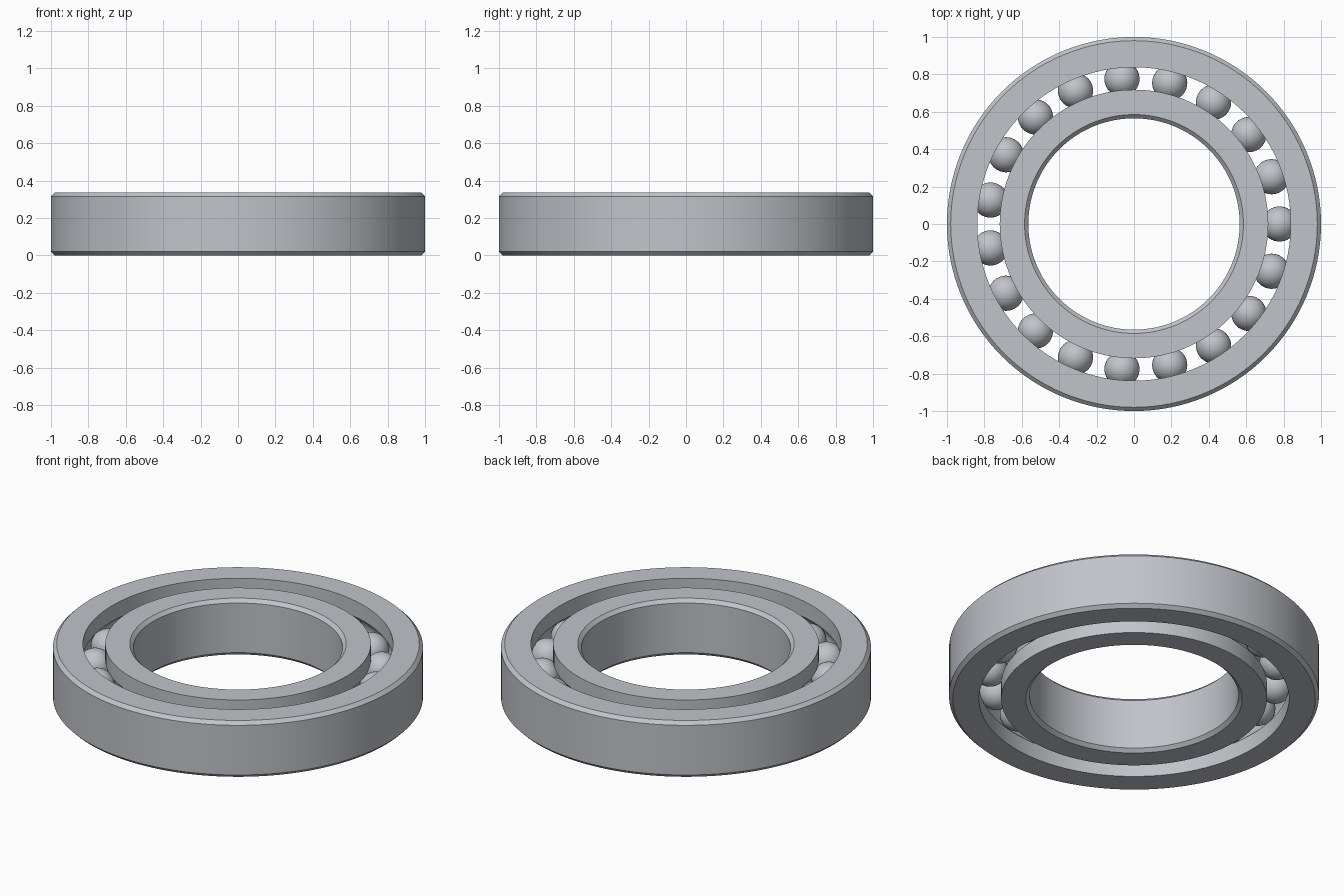
import bpy, math
from math import sin, cos, pi

cube = bpy.data.objects.get("Cube")
if cube:
    bpy.data.objects.remove(cube, do_unlink=True)

HEIGHT = 0.336
MID = HEIGHT / 2
CHAMFER = 0.02
PITCH = 0.778          # radius of the circle through the ball centres
BALL_R = 0.094
GROOVE_R = 0.095
BALLS = 19
SEGMENTS = 128

steel = bpy.data.materials.new("polished steel")
steel.use_nodes = True
colour = (0.53, 0.55, 0.59, 1)
steel.diffuse_color = colour
steel.node_tree.nodes["Principled BSDF"].inputs["Base Color"].default_value = colour


def finish(obj, name):
    obj.name = name
    obj.data.name = name
    obj.data.materials.append(steel)
    bpy.ops.object.select_all(action="DESELECT")
    obj.select_set(True)
    bpy.context.view_layer.objects.active = obj
    bpy.ops.object.shade_smooth_by_angle(angle=math.radians(30))


def lathe(name, profile):
    """Revolve a closed (radius, z) profile, counter-clockwise, around z."""
    n = len(profile)
    verts = [(r * cos(a), r * sin(a), z)
             for a in (2 * pi * i / SEGMENTS for i in range(SEGMENTS))
             for r, z in profile]
    faces = []
    for i in range(SEGMENTS):
        a, b = i * n, (i + 1) % SEGMENTS * n
        for j in range(n):
            k = (j + 1) % n
            faces.append((a + j, b + j, b + k, a + k))
    mesh = bpy.data.meshes.new(name)
    mesh.from_pydata(verts, [], faces)
    obj = bpy.data.objects.new(name, mesh)
    bpy.context.collection.objects.link(obj)
    finish(obj, name)


def ring(name, plain, race):
    """Ring with a chamfered plain wall and a grooved race wall."""
    side = 1 if plain > race else -1
    c = CHAMFER * side
    profile = [(race, 0), (plain - c, 0), (plain, CHAMFER),
               (plain, HEIGHT - CHAMFER), (plain - c, HEIGHT), (race, HEIGHT)]
    # Groove arc, from top to bottom, concentric with the balls
    half = math.acos(abs(race - PITCH) / GROOVE_R)
    steps = 14
    for i in range(steps + 1):
        a = half * (1 - 2 * i / steps)
        profile.append((PITCH + side * GROOVE_R * cos(a), MID + GROOVE_R * sin(a)))
    lathe(name, profile if side > 0 else profile[::-1])


ring("outer_ring", 1.0, 0.838)
ring("inner_ring", 0.565, 0.718)

# Rolling balls spaced evenly in the race
for i in range(BALLS):
    a = 2 * pi * i / BALLS
    bpy.ops.mesh.primitive_uv_sphere_add(
        segments=40, ring_count=20, radius=BALL_R,
        location=(PITCH * cos(a), PITCH * sin(a), MID))
    finish(bpy.context.object, f"ball_{i + 1}")
